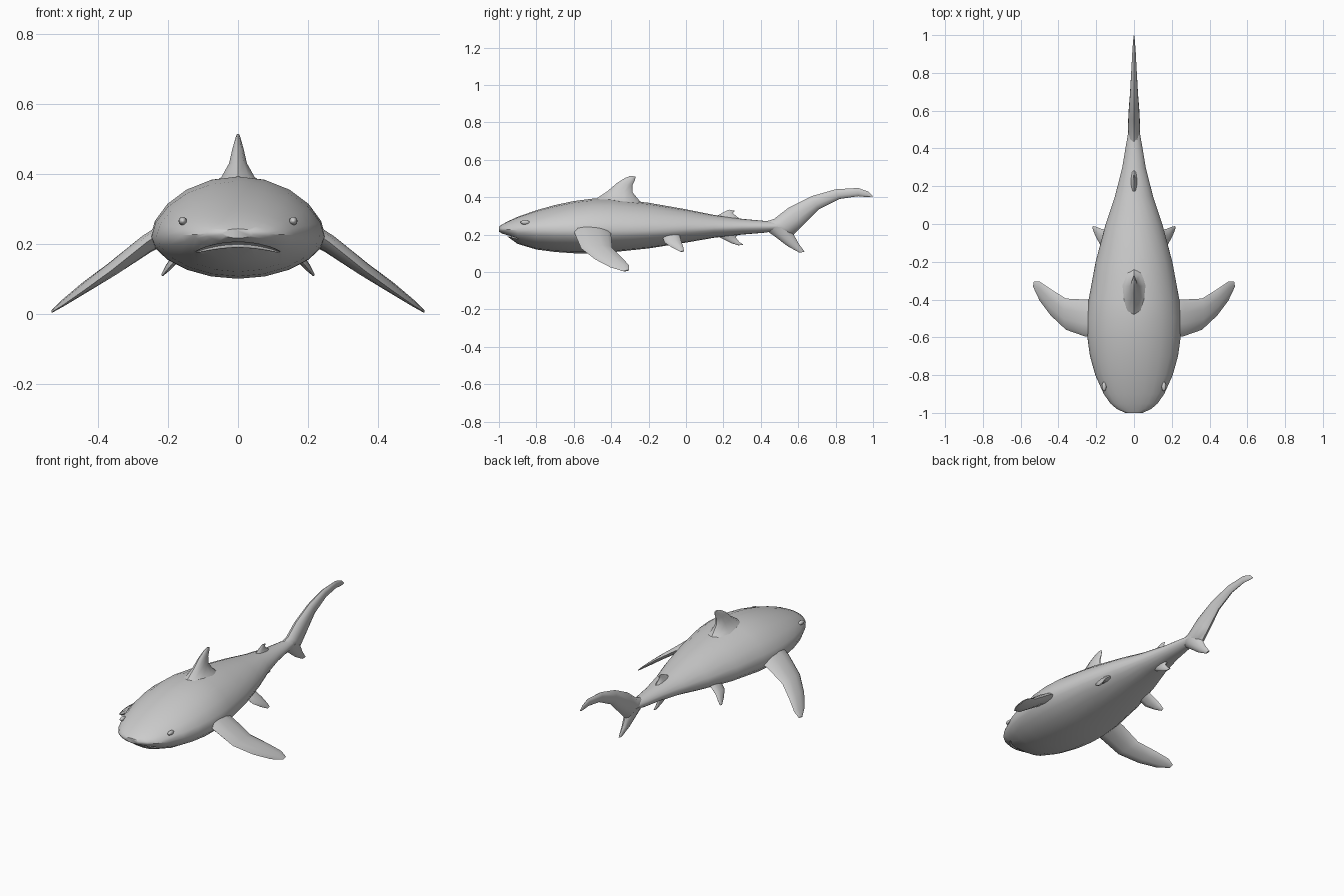
import bpy, bmesh, math
from mathutils import Vector

if "Cube" in bpy.data.objects:
    bpy.data.objects.remove(bpy.data.objects["Cube"])


def finish(obj, angle=40):
    bpy.ops.object.select_all(action='DESELECT')
    obj.select_set(True)
    bpy.context.view_layer.objects.active = obj
    bpy.ops.object.shade_smooth_by_angle(angle=math.radians(angle))


def loft(name, rings):
    """Skin a closed surface over a list of equal-length rings."""
    bm = bmesh.new()
    vs = [[bm.verts.new(p) for p in r] for r in rings]
    n = len(rings[0])
    for a, b in zip(vs, vs[1:]):
        for i in range(n):
            j = (i + 1) % n
            bm.faces.new((a[i], a[j], b[j], b[i]))
    bm.faces.new(vs[0])
    bm.faces.new(vs[-1])
    bmesh.ops.recalc_face_normals(bm, faces=bm.faces)
    me = bpy.data.meshes.new(name)
    bm.to_mesh(me)
    bm.free()
    obj = bpy.data.objects.new(name, me)
    bpy.context.collection.objects.link(obj)
    return obj


def fin(name, sections, normal):
    """Each section: leading point, trailing point, half thickness."""
    n = Vector(normal).normalized()
    rings = []
    for lead, trail, thick in sections:
        a, b = Vector(lead), Vector(trail)
        mid, half = (a + b) / 2, (a - b) / 2
        rings.append([mid + half * math.cos(k * math.pi / 5) + n * thick * math.sin(k * math.pi / 5)
                      for k in range(10)])
    obj = loft(name, rings)
    finish(obj)
    return obj


def centre_fin(name, sections):
    return fin(name, [((0, y1, z1), (0, y2, z2), t) for y1, z1, y2, z2, t in sections], (1, 0, 0))


# Body: y, half width, top z, widest z, bottom z
stations = [
    (-1.0, .045, .243, .23, .216), (-.98, .09, .256, .228, .203), (-.95, .125, .272, .226, .186),
    (-.9, .16, .295, .225, .15), (-.8, .205, .33, .224, .12), (-.7, .233, .358, .222, .107),
    (-.6, .247, .379, .22, .10), (-.5, .25, .392, .22, .10), (-.4, .24, .393, .22, .105),
    (-.2, .203, .37, .222, .126), (0, .15, .335, .23, .157), (.15, .1, .305, .235, .183),
    (.3, .062, .284, .24, .20), (.42, .042, .273, .242, .21), (.5, .028, .268, .243, .222)]
rings = []
for y, w, top, mid, bot in stations:
    ring = []
    for k in range(20):
        t = k * math.tau / 20
        s = math.sin(t)
        h = abs(s) ** 1.15
        ring.append((w * math.cos(t), y, mid + h * (top - mid if s > 0 else bot - mid)))
    rings.append(ring)
body = loft("body", rings)

# Mouth: thin arched slit cut under the snout
bpy.ops.mesh.primitive_uv_sphere_add(segments=24, ring_count=12)
cutter = bpy.context.object
cutter.name = "mouth_cutter"
cutter.hide_render = True
for v in cutter.data.vertices:
    x, y, z = v.co
    v.co = (x * .13, -.955 + .055 * y + 3 * (x * .13) ** 2, .198 + .008 * z - 1.5 * (x * .13) ** 2)
mod = body.modifiers.new("mouth", 'BOOLEAN')
mod.operation = 'DIFFERENCE'
mod.object = cutter
bpy.context.view_layer.objects.active = body
bpy.ops.object.modifier_apply(modifier="mouth")
bpy.data.objects.remove(cutter)
finish(body)

# Paired fins and eyes
for side, s in (("right", 1), ("left", -1)):
    fin(side + "_pectoral_fin", [
        ((s * .21, -.60, .24), (s * .21, -.40, .215), .028),
        ((s * .26, -.595, .205), (s * .26, -.40, .195), .026),
        ((s * .36, -.56, .125), (s * .36, -.395, .13), .02),
        ((s * .44, -.485, .067), (s * .44, -.345, .08), .014),
        ((s * .50, -.405, .025), (s * .50, -.305, .036), .008),
        ((s * .533, -.335, .004), (s * .53, -.305, .009), .003)], (s * .58, 0, .81))
    fin(side + "_pelvic_fin", [
        ((s * .13, -.13, .20), (s * .13, -.035, .20), .016),
        ((s * .175, -.115, .158), (s * .175, -.025, .165), .013),
        ((s * .20, -.07, .128), (s * .20, -.015, .135), .009),
        ((s * .217, -.03, .108), (s * .217, -.01, .112), .003)], (s * .75, 0, .66))
    bpy.ops.mesh.primitive_uv_sphere_add(segments=12, ring_count=8, radius=1,
                                         location=(s * .158, -.86, .265))
    eye = bpy.context.object
    eye.name = side + "_eye"
    eye.scale = (.012, .025, .012)
    finish(eye, 60)

# Fins along the centre line: leading y,z, trailing y,z, half thickness
centre_fin("dorsal_fin", [
    (-.51, .37, -.22, .355, .085), (-.475, .395, -.25, .383, .05), (-.42, .432, -.285, .425, .027),
    (-.37, .475, -.287, .462, .017), (-.325, .503, -.273, .49, .009), (-.295, .514, -.27, .51, .004)])
centre_fin("second_dorsal_fin", [
    (.13, .285, .30, .275, .022), (.17, .302, .27, .298, .013),
    (.205, .322, .25, .315, .007), (.23, .333, .262, .327, .003)])
centre_fin("anal_fin", [
    (.14, .205, .29, .215, .02), (.19, .18, .265, .185, .012),
    (.24, .155, .285, .16, .007), (.28, .142, .308, .146, .003)])
centre_fin("tail_upper_lobe", [
    (.40, .262, .42, .22, .025), (.47, .283, .575, .20, .033), (.55, .345, .625, .25, .03),
    (.67, .405, .71, .335, .022), (.80, .442, .82, .39, .015), (.92, .449, .92, .405, .009),
    (.975, .43, .96, .401, .005), (1.0, .405, .98, .401, .002)])
centre_fin("tail_lower_lobe", [
    (.41, .235, .57, .245, .033), (.475, .19, .575, .203, .026),
    (.54, .14, .60, .155, .016), (.605, .104, .635, .107, .004)])
